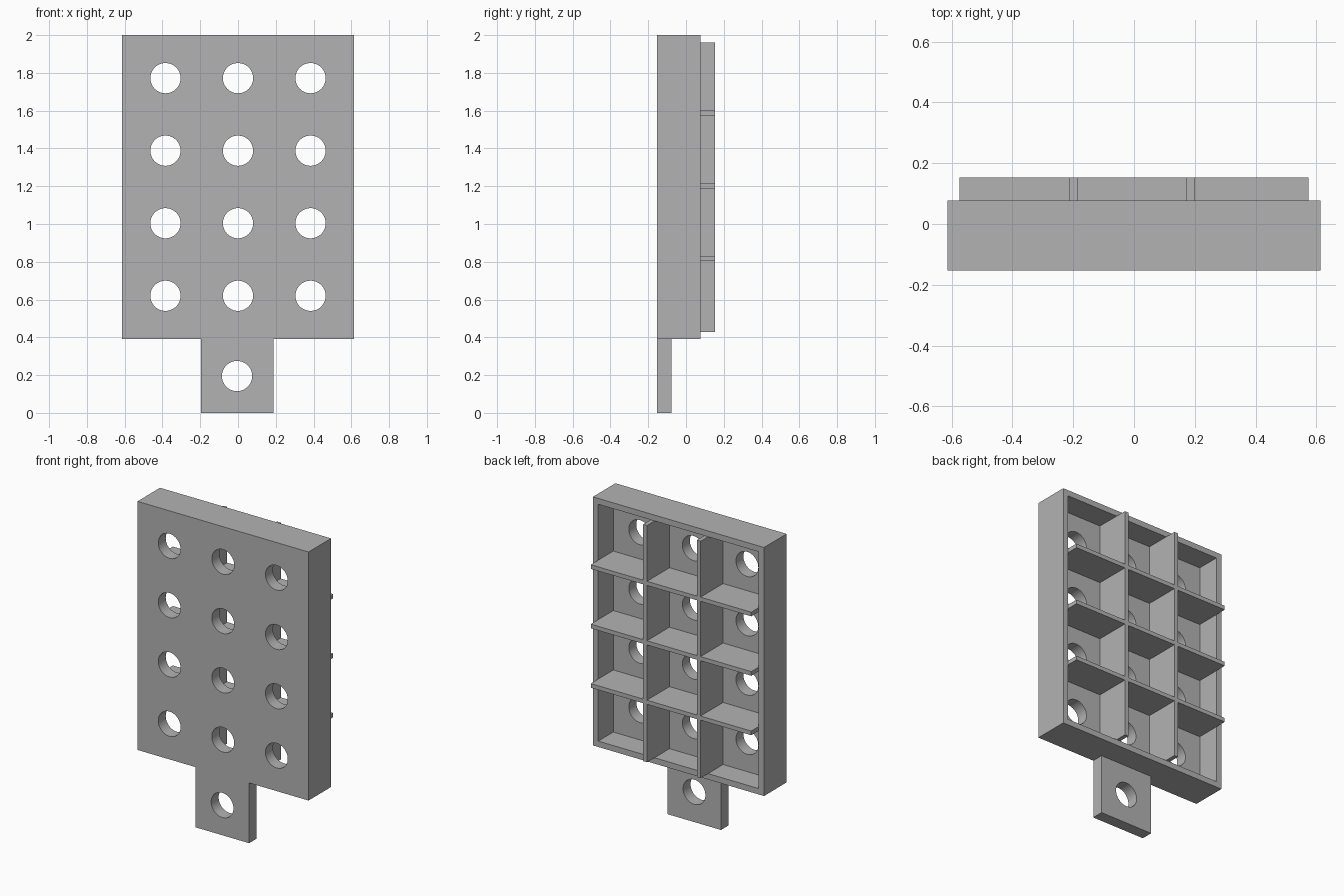
import bpy, bmesh
from math import cos, sin, pi, radians

cube = bpy.data.objects.get("Cube")
if cube:
    bpy.data.objects.remove(cube, do_unlink=True)

GREY = (0.45, 0.45, 0.45, 1)
grey = bpy.data.materials.new("plain grey")
grey.use_nodes = True
grey.diffuse_color = GREY
grey.node_tree.nodes["Principled BSDF"].inputs["Base Color"].default_value = GREY


def rect(x0, x1, z0, z1):
    return [(x0, z0), (x1, z0), (x1, z1), (x0, z1)]


def circle(cx, cz, r, n=48):
    return [(cx + r * cos(2 * pi * i / n), cz + r * sin(2 * pi * i / n)) for i in range(n)]


def slab(name, loops, y0, y1):
    """Extrude closed x-z outlines (inner loops become holes) from y0 to y1."""
    curve = bpy.data.curves.new(name, 'CURVE')
    curve.dimensions = '2D'
    curve.fill_mode = 'BOTH'
    curve.extrude = (y1 - y0) / 2
    for loop in loops:
        spline = curve.splines.new('POLY')
        spline.points.add(len(loop) - 1)
        for point, (x, z) in zip(spline.points, loop):
            point.co = (x, z, 0, 1)
        spline.use_cyclic_u = True
    obj = bpy.data.objects.new(name, curve)
    bpy.context.collection.objects.link(obj)
    obj.location.y = (y0 + y1) / 2
    obj.rotation_euler.x = radians(90)
    bpy.ops.object.select_all(action='DESELECT')
    obj.select_set(True)
    bpy.context.view_layer.objects.active = obj
    bpy.ops.object.convert(target='MESH')
    obj = bpy.context.object
    obj.name = name
    # Weld caps to walls
    bm = bmesh.new()
    bm.from_mesh(obj.data)
    bmesh.ops.remove_doubles(bm, verts=bm.verts, dist=0.0001)
    bmesh.ops.recalc_face_normals(bm, faces=bm.faces)
    bm.to_mesh(obj.data)
    bm.free()
    obj.data.materials.clear()
    obj.data.materials.append(grey)
    bpy.ops.object.shade_smooth_by_angle(angle=radians(30))
    return obj


W, BOTTOM, TOP, WALL = 0.613, 0.39, 2.0, 0.038
FRONT, PLATE_BACK, FRAME_BACK, RIB_BACK = -0.1535, -0.077, 0.077, 0.1535
TAB_L, TAB_R, HOLE = -0.197, 0.187, 0.08

# Front plate with hanging tab and round holes
outline = [(-W, TOP), (-W, BOTTOM), (TAB_L, BOTTOM), (TAB_L, 0),
           (TAB_R, 0), (TAB_R, BOTTOM), (W, BOTTOM), (W, TOP)]
holes = [circle(0.384 * i, 0.62 + 0.384 * j, HOLE) for i in (-1, 0, 1) for j in range(4)]
holes.append(circle(-0.005, 0.195, HOLE))
slab("front_plate", [outline] + holes, FRONT, PLATE_BACK)

# Rim around the open back
inner = rect(-W + WALL, W - WALL, BOTTOM + WALL, TOP - WALL)
slab("rim", [rect(-W, W, BOTTOM, TOP), inner], PLATE_BACK, FRAME_BACK)

# Divider grid: one solid lattice with a loop per cell
xs = [-W + WALL, -0.212, -0.185, 0.172, 0.199, W - WALL]
zs = [BOTTOM + WALL, 0.803, 0.83, 1.188, 1.215, 1.573, 1.60, TOP - WALL]
for k in range(1, len(xs) - 1, 2):
    slab("upright_divider", [rect(xs[k], xs[k + 1], zs[0], zs[-1])], PLATE_BACK, RIB_BACK)
for k in range(1, len(zs) - 1, 2):
    for c in range(0, len(xs), 2):
        slab("shelf_divider", [rect(xs[c], xs[c + 1], zs[k], zs[k + 1])], PLATE_BACK, RIB_BACK)
